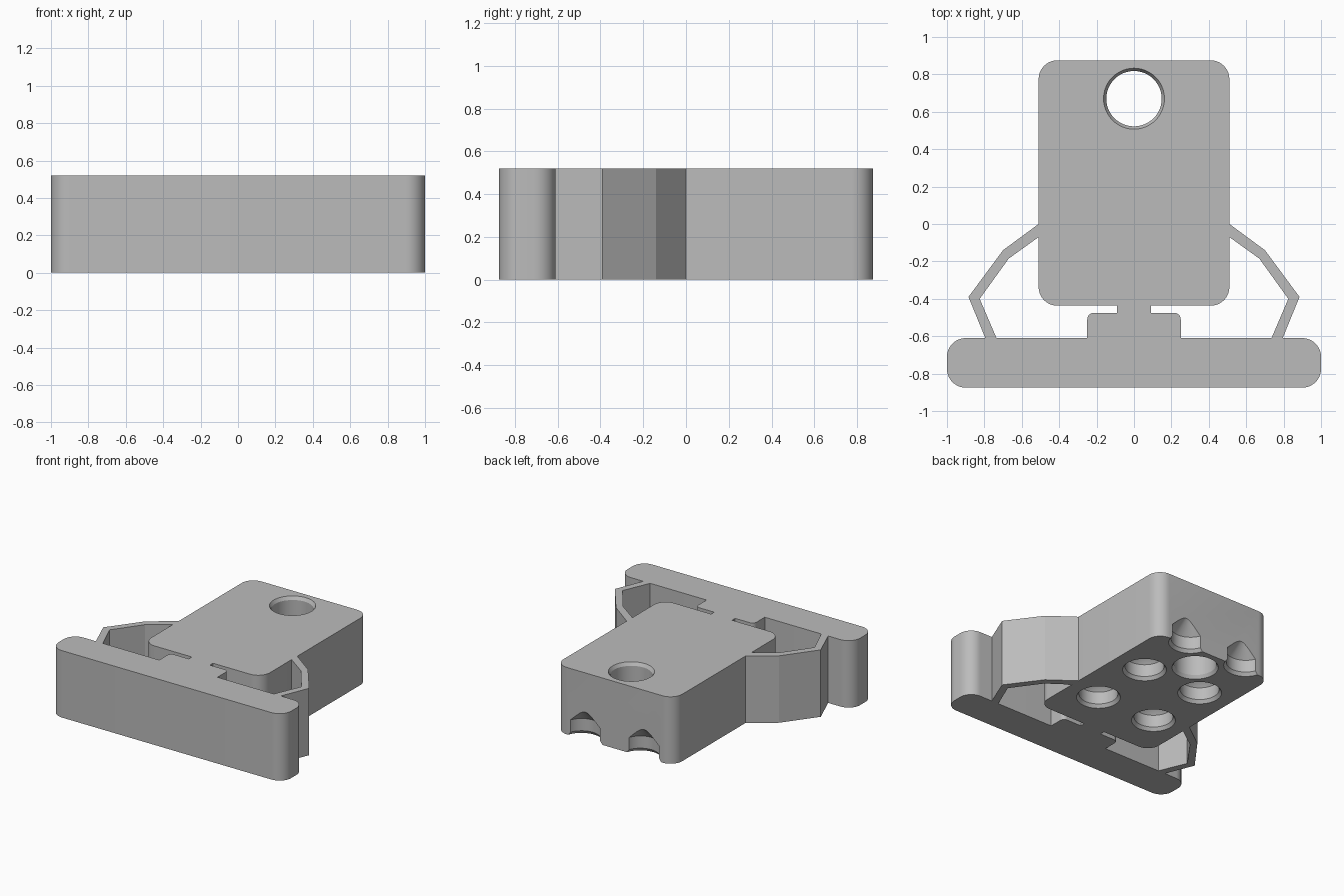
import bpy
import bmesh
from math import cos, sin, pi, radians

HEIGHT = 0.52

cube = bpy.data.objects.get("Cube")
if cube:
    bpy.data.objects.remove(cube, do_unlink=True)

grey = bpy.data.materials.new("light_grey")
grey.use_nodes = True
colour = (0.5, 0.5, 0.5, 1)
grey.diffuse_color = colour
grey.node_tree.nodes["Principled BSDF"].inputs["Base Color"].default_value = colour


def make_object(name, bm):
    bmesh.ops.recalc_face_normals(bm, faces=bm.faces)
    mesh = bpy.data.meshes.new(name)
    bm.to_mesh(mesh)
    bm.free()
    mesh.materials.append(grey)
    obj = bpy.data.objects.new(name, mesh)
    bpy.context.collection.objects.link(obj)
    return obj


def activate(obj):
    bpy.ops.object.select_all(action='DESELECT')
    obj.select_set(True)
    bpy.context.view_layer.objects.active = obj


def smooth(obj):
    activate(obj)
    bpy.ops.object.shade_smooth_by_angle(angle=radians(25))


def extrude_outline(name, points):
    """Stand a flat outline up to the full thickness."""
    bm = bmesh.new()
    face = bm.faces.new([bm.verts.new((x, y, 0)) for x, y in points])
    result = bmesh.ops.extrude_face_region(bm, geom=[face])
    top = [v for v in result["geom"] if isinstance(v, bmesh.types.BMVert)]
    bmesh.ops.translate(bm, verts=top, vec=(0, 0, HEIGHT))
    return make_object(name, bm)


def rounded(x0, x1, y0, y1, r, r_front=None, steps=10):
    """Rectangle outline; the front corners may have their own radius."""
    rf = r if r_front is None else r_front
    corners = [(x1 - r, y1 - r, r, 0), (x0 + r, y1 - r, r, 1),
               (x0 + rf, y0 + rf, rf, 2), (x1 - rf, y0 + rf, rf, 3)]
    points = []
    for cx, cy, rad, quarter in corners:
        for i in range(steps + 1 if rad else 1):
            a = (quarter + i / steps) * pi / 2
            points.append((cx + rad * cos(a), cy + rad * sin(a)))
    return points


def lathe(bm, profile, cx, cy, sides=48):
    """Turn a radius/height profile into a closed solid."""
    rings = []
    for r, z in profile:
        count = sides if r else 1
        rings.append([bm.verts.new((cx + r * cos(2 * pi * i / sides),
                                    cy + r * sin(2 * pi * i / sides), z))
                      for i in range(count)])
    for low, high in zip(rings, rings[1:]):
        for i in range(sides):
            j = (i + 1) % sides
            quad = [low[i % len(low)], low[j % len(low)],
                    high[j % len(high)], high[i % len(high)]]
            bm.faces.new(list(dict.fromkeys(quad)))


# Main block
body = extrude_outline("body", rounded(-0.51, 0.51, -0.437, 0.875, 0.1))

# Chamfered through hole, cone-ended sockets, two of them open at the back
holes = bmesh.new()
lathe(holes, [(0, -0.05), (0.163, -0.05), (0.163, 0), (0.148, 0.025),
              (0.148, HEIGHT - 0.025), (0.163, HEIGHT),
              (0.163, HEIGHT + 0.05), (0, HEIGHT + 0.05)], 0, 0.67)
socket = [(0, -0.05), (0.155, -0.05), (0.155, 0), (0.137, 0.025),
          (0.137, 0.12), (0, 0.265)]
for x in (-0.253, 0.253):
    for row in range(3):
        lathe(holes, socket, x, -0.088 + 0.505 * row)
cutter = make_object("hole_cutter", holes)
cutter.hide_render = True

activate(body)
cut = body.modifiers.new("holes", 'BOOLEAN')
cut.object = cutter
cut.operation = 'DIFFERENCE'
cut.solver = 'EXACT'
bpy.ops.object.modifier_apply(modifier=cut.name)
bpy.data.objects.remove(cutter, do_unlink=True)
smooth(body)

# Front bar with the stop block and neck behind it
smooth(extrude_outline("front_bar", rounded(-1, 1, -0.875, -0.61, 0.1)))
smooth(extrude_outline("stop_block",
                       rounded(-0.25, 0.25, -0.61, -0.475, 0.035, 0)))
extrude_outline("neck", rounded(-0.09, 0.09, -0.475, -0.437, 0))

# Bent spring arms joining the body to the bar
arm = [(0.51, 0), (0.70, -0.14), (0.885, -0.39), (0.795, -0.61),
       (0.735, -0.61), (0.825, -0.40), (0.67, -0.185), (0.51, -0.07)]
for side, name in ((1, "left_spring_arm"), (-1, "right_spring_arm")):
    extrude_outline(name, [(side * x, y) for x, y in arm])
